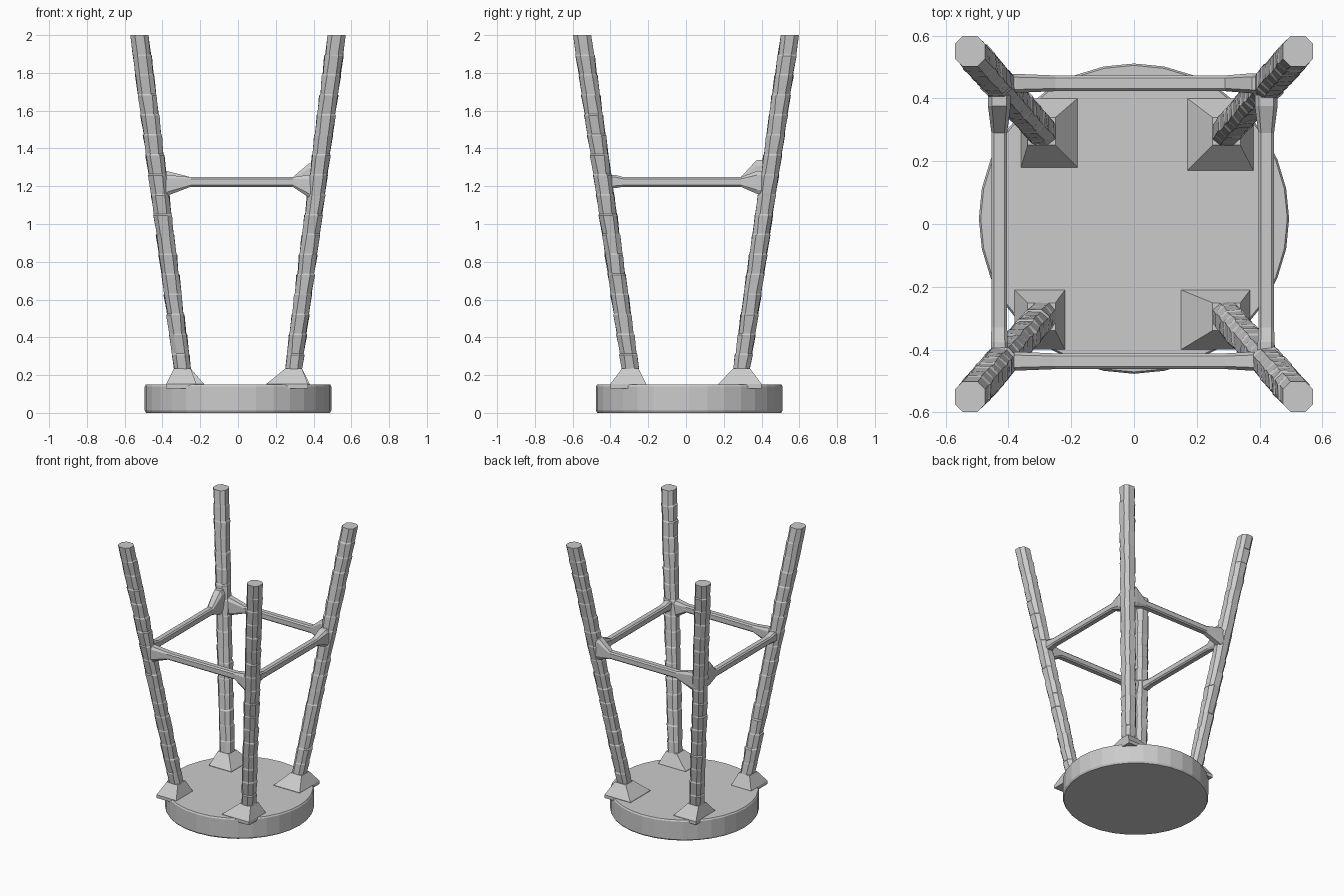
import bpy, bmesh, math, random
from mathutils import Vector

if "Cube" in bpy.data.objects:
    bpy.data.objects.remove(bpy.data.objects["Cube"])

random.seed(4)


def make_object(name, bm):
    bmesh.ops.recalc_face_normals(bm, faces=bm.faces)
    mesh = bpy.data.meshes.new(name)
    bm.to_mesh(mesh)
    bm.free()
    obj = bpy.data.objects.new(name, mesh)
    bpy.context.collection.objects.link(obj)
    return obj


def loft(name, rings):
    """Skin a list of equal-length point rings and cap both ends."""
    bm = bmesh.new()
    loops = [[bm.verts.new(p) for p in ring] for ring in rings]
    n = len(loops[0])
    for a, b in zip(loops, loops[1:]):
        for i in range(n):
            j = (i + 1) % n
            bm.faces.new((a[i], a[j], b[j], b[i]))
    bm.faces.new(loops[0][::-1])
    bm.faces.new(loops[-1])
    return make_object(name, bm)


def chamfered(hw, hh, c=0.35):
    """Rectangle outline with cut corners."""
    a, b = hw * (1 - c), hh * (1 - c)
    return [(hw, -b), (hw, b), (a, hh), (-a, hh),
            (-hw, b), (-hw, -b), (-a, -hh), (a, -hh)]


# Seat: thick faceted disc lying on the ground
def seat_ring(z, r, n=32):
    return [(r * math.cos(math.tau * i / n), 0.017 + r * math.sin(math.tau * i / n), z)
            for i in range(n)]


loft("seat", [seat_ring(0.0, 0.487), seat_ring(0.012, 0.494),
              seat_ring(0.14, 0.494), seat_ring(0.15, 0.488)])


# Legs: splayed, rough-hewn octagonal poles in stepped segments
def leg_centre(sx, sy, z):
    t = (z - 0.2) / 1.8
    return Vector((sx * (0.29 + 0.232 * t), sy * (0.29 + 0.26 * t), z))


def add_leg(name, sx, sy):
    rings = []
    count = 18
    for k in range(count):
        z0 = 0.1 + 1.9 * k / count
        z1 = 0.1 + 1.9 * (k + 1) / count
        for z, swell in ((z0 + 0.004 * (k > 0), 0.0), (z1 - 0.004 * (k < count - 1), 0.003)):
            half = 0.0425 + 0.0045 * z / 2 + swell
            c = leg_centre(sx, sy, z)
            last = z > 1.99
            j = 0 if last else 0.003
            if last:
                half = 0.048
            rings.append([c + Vector((x + random.uniform(-j, j), y + random.uniform(-j, j), 0))
                          for x, y in chamfered(half, half, 0.5)])
    loft(name, rings)


# Foot block: sloped mount where each leg meets the seat
def add_mount(name, sx, sy, x0, x1, y0, y1):
    c = leg_centre(sx, sy, 0.235)
    h = 0.044
    rings = [[(x0, y0, z), (x1, y0, z), (x1, y1, z), (x0, y1, z)] for z in (0.13, 0.153)]
    rings.append([(c.x + h * a, c.y + h * b, c.z)
                  for a, b in ((-1, -1), (1, -1), (1, 1), (-1, 1))])
    loft(name, rings)


corners = {
    "front_left": (-1, -1, -0.38, -0.22, -0.40, -0.21),
    "front_right": (1, -1, 0.15, 0.37, -0.40, -0.21),
    "back_left": (-1, 1, -0.36, -0.18, 0.18, 0.40),
    "back_right": (1, 1, 0.17, 0.38, 0.17, 0.40),
}
for label, (sx, sy, *box) in corners.items():
    add_leg(label + "_leg", sx, sy)
    add_mount(label + "_mount", sx, sy, *box)


# Stretchers: slim bars flaring into brackets at the legs
def add_stretcher(name, along_x, offset, start, end):
    """start / end give (bottom, top, half width) of the flared end."""
    bar = (1.197, 1.248, 0.025)
    stations = [(-0.41, start), (-0.375, start), (-0.25 if along_x else -0.33, bar),
                (0.29, bar), (0.375, end), (0.41, end)]
    rings = []
    for pos, (bottom, top, hw) in stations:
        mid, hh = (bottom + top) / 2, (top - bottom) / 2
        rings.append([(pos, offset + u, mid + v) if along_x else (offset + u, pos, mid + v)
                      for u, v in chamfered(hw, hh)])
    loft(name, rings)


add_stretcher("front_stretcher", True, -0.437, (1.15, 1.26, 0.03), (1.14, 1.26, 0.03))
add_stretcher("back_stretcher", True, 0.448, (1.15, 1.28, 0.03), (1.17, 1.32, 0.032))
add_stretcher("left_stretcher", False, -0.429, (1.19, 1.26, 0.027), (1.17, 1.34, 0.036))
add_stretcher("right_stretcher", False, 0.421, (1.19, 1.26, 0.027), (1.16, 1.28, 0.036))
